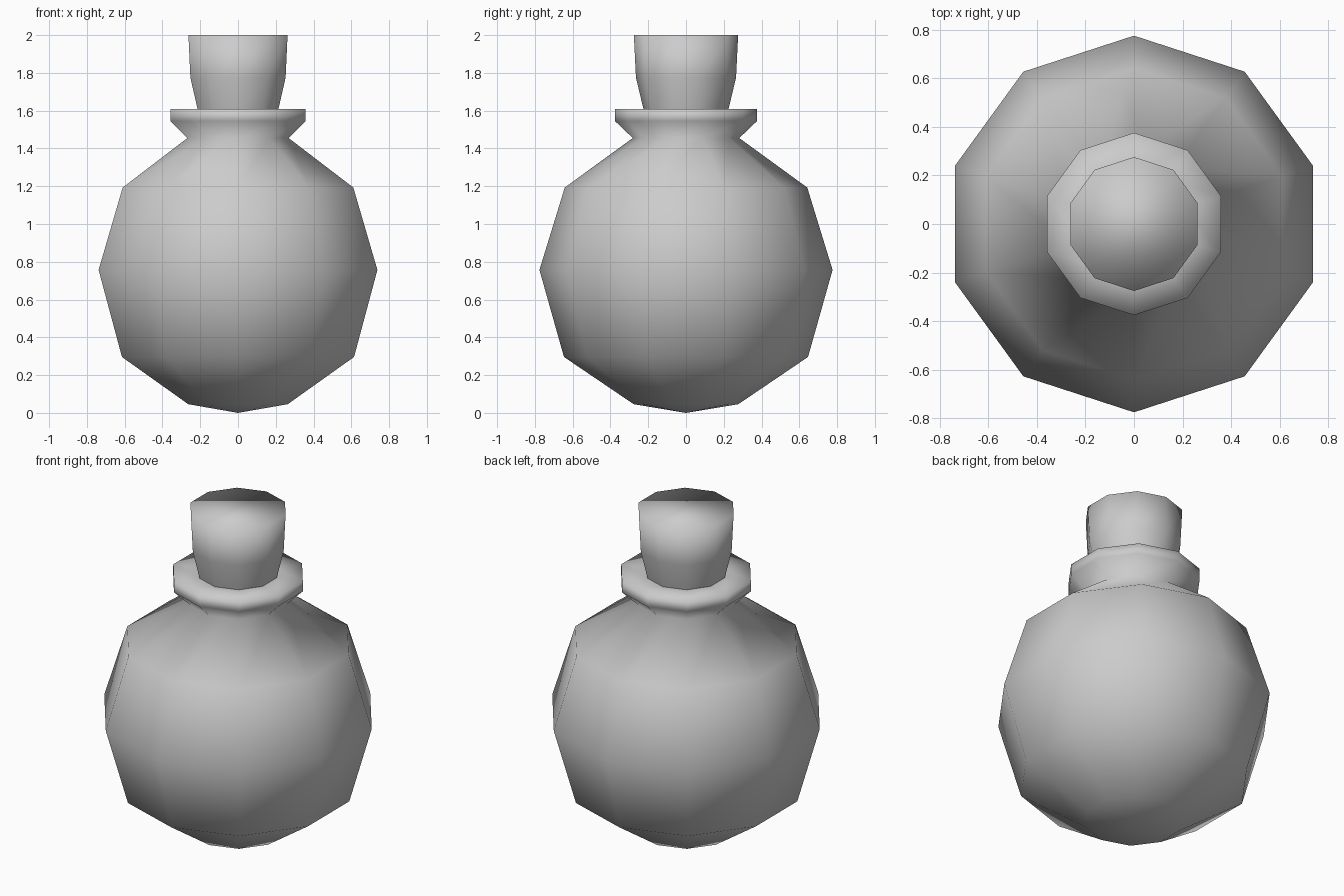
import bpy
import bmesh
from math import pi, sin, cos

if "Cube" in bpy.data.objects:
    bpy.data.objects.remove(bpy.data.objects["Cube"])

SIDES = 10


def lathe(name, profile):
    """Revolve (radius, z) points into a ten-sided smooth-shaded solid."""
    bm = bmesh.new()
    rings = []
    for r, z in profile:
        if r == 0:
            rings.append([bm.verts.new((0, 0, z))] * SIDES)
        else:
            rings.append([bm.verts.new((r * cos(a), r * sin(a), z))
                          for a in (pi / 2 + 2 * pi * i / SIDES for i in range(SIDES))])
    for low, high in zip(rings, rings[1:]):
        for i in range(SIDES):
            j = (i + 1) % SIDES
            corners = list(dict.fromkeys((low[i], low[j], high[j], high[i])))
            bm.faces.new(corners)
    # Flat cap where the profile does not end on the axis
    if profile[-1][0] > 0:
        bm.faces.new(rings[-1])
    bmesh.ops.recalc_face_normals(bm, faces=bm.faces)
    for f in bm.faces:
        f.smooth = True
    mesh = bpy.data.meshes.new(name)
    bm.to_mesh(mesh)
    bm.free()
    obj = bpy.data.objects.new(name, mesh)
    bpy.context.collection.objects.link(obj)
    return obj


# Round flask with pinched neck and flared lip
lathe("flask", [(0, 0), (0.277, 0.046), (0.646, 0.296), (0.776, 0.757),
                (0.642, 1.193), (0.282, 1.455), (0.376, 1.545),
                (0.376, 1.608), (0.225, 1.608)])

# Tapered stopper
lathe("cork", [(0.225, 1.608), (0.265, 1.775), (0.276, 2.0)])
